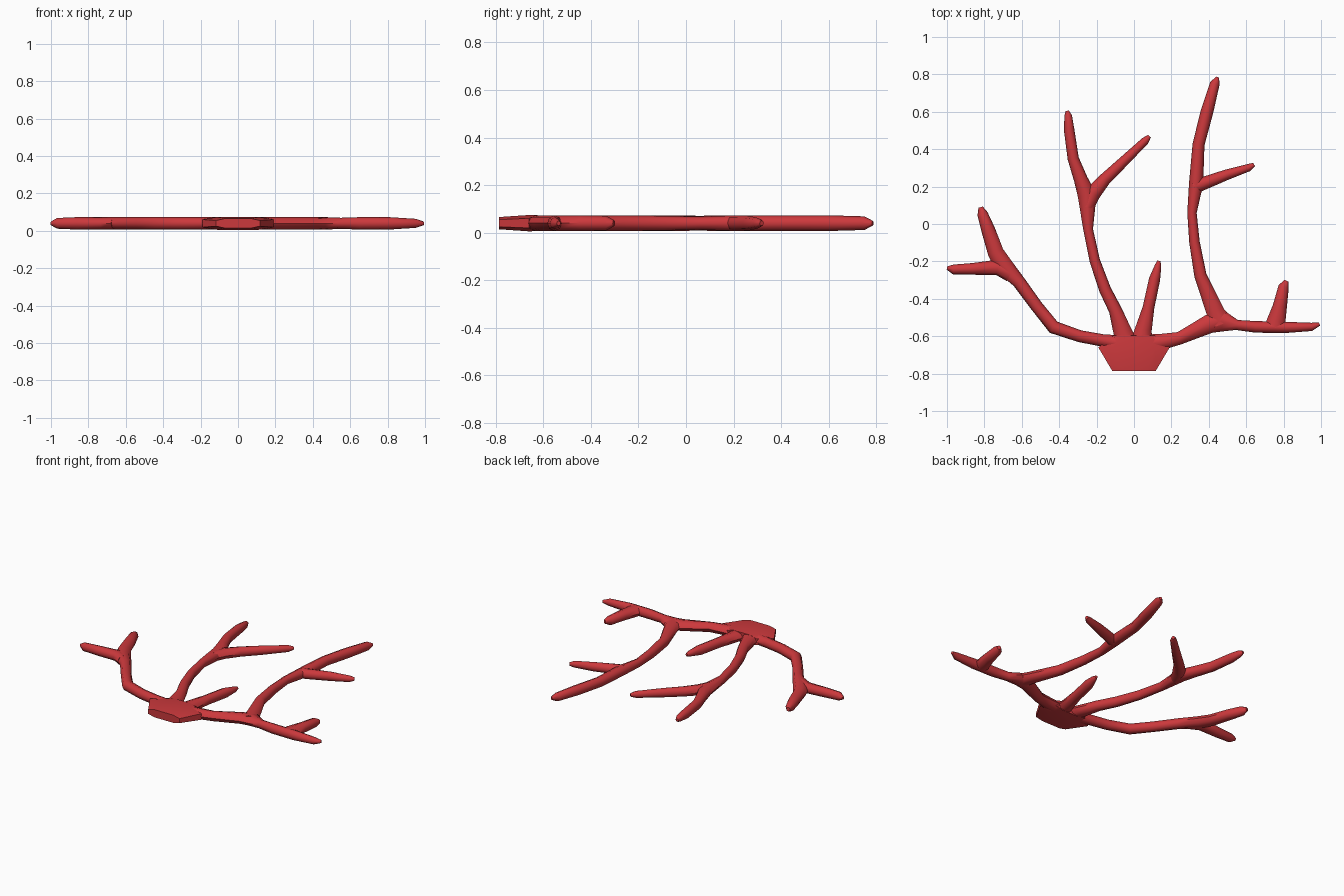
import bpy, bmesh, math
from mathutils import Vector

mat = bpy.data.materials.new("coral_red")
mat.diffuse_color = (0.60, 0.04, 0.045, 1)
Z = 0.04      # height of the flat branching plane
SIDES = 8


def limb(name, pts, square=1.0, depth=None, fixed_dir=None):
    """Sweep an oval ring along (x, y, half_width) points lying in the plane."""
    bm = bmesh.new()
    rings = []
    for i, (x, y, w) in enumerate(pts):
        a = Vector(pts[max(i - 1, 0)][:2])
        b = Vector(pts[min(i + 1, len(pts) - 1)][:2])
        t = fixed_dir or (b - a).normalized()
        h = depth[i] if depth else min(0.033, w * 1.1)
        ring = []
        for k in range(SIDES):
            ang = 2 * math.pi * (k + (0.5 if depth else 0)) / SIDES
            c, s = math.cos(ang), math.sin(ang)
            u = math.copysign(abs(c) ** square, c) * w
            v = math.copysign(abs(s) ** square, s) * h
            ring.append(bm.verts.new((x + t.y * u, y - t.x * u, Z + v)))
        rings.append(ring)
    for r, q in zip(rings, rings[1:]):
        for k in range(SIDES):
            n = (k + 1) % SIDES
            bm.faces.new((r[k], r[n], q[n], q[k]))
    bm.faces.new(rings[0])
    bm.faces.new(rings[-1])
    bmesh.ops.recalc_face_normals(bm, faces=bm.faces)
    me = bpy.data.meshes.new(name)
    bm.to_mesh(me)
    bm.free()
    me.materials.append(mat)
    ob = bpy.data.objects.new(name, me)
    bpy.context.collection.objects.link(ob)
    bpy.ops.object.select_all(action='DESELECT')
    ob.select_set(True)
    bpy.context.view_layer.objects.active = ob
    bpy.ops.object.shade_smooth_by_angle(angle=math.radians(50))


# flared foot
limb("base", [(0, -.785, .122), (0, -.66, .20), (0, -.595, .115)],
     square=0.6, depth=[.027, .036, .034], fixed_dir=Vector((0, 1)))

# left arm with its fork
limb("left_arm", [(-.08, -.64, .045), (-.17, -.622, .033), (-.29, -.60, .032),
                  (-.43, -.552, .036), (-.52, -.44, .033), (-.615, -.31, .035),
                  (-.70, -.22, .05), (-.74, -.15, .043), (-.78, -.03, .037),
                  (-.81, .055, .028), (-.82, .09, .012)])
limb("left_arm_twig", [(-.66, -.265, .045), (-.73, -.232, .042), (-.865, -.24, .031),
                       (-.967, -.243, .026), (-1.0, -.235, .009)])

# middle branch with its fork
limb("middle_branch", [(-.04, -.64, .06), (-.06, -.58, .05), (-.10, -.46, .035),
                       (-.155, -.35, .032), (-.21, -.195, .028), (-.245, -.03, .026),
                       (-.25, .15, .05), (-.285, .24, .037), (-.325, .35, .03),
                       (-.347, .505, .028), (-.352, .58, .02), (-.357, .605, .009)])
limb("middle_twig", [(-.25, .09, .035), (-.22, .165, .043), (-.155, .24, .033),
                     (-.06, .33, .028), (.06, .445, .021), (.083, .47, .01)])

# short shoot
limb("short_shoot", [(.04, -.64, .06), (.05, -.565, .045), (.078, -.445, .031),
                     (.11, -.295, .03), (.128, -.225, .018), (.133, -.197, .009)])

# right arm with its upright spur
limb("right_arm", [(.08, -.64, .05), (.15, -.63, .043), (.245, -.61, .034),
                   (.40, -.535, .05), (.47, -.515, .06), (.55, -.54, .027),
                   (.65, -.55, .031), (.81, -.553, .03), (.95, -.55, .022),
                   (.992, -.535, .009)])
limb("right_arm_spur", [(.755, -.555, .055), (.76, -.52, .05), (.78, -.44, .038),
                        (.80, -.335, .028), (.815, -.303, .012)])

# tall branch with its side twig
limb("tall_branch", [(.46, -.54, .075), (.435, -.47, .048), (.355, -.275, .033),
                     (.323, -.095, .028), (.31, .06, .025), (.332, .215, .038),
                     (.345, .425, .032), (.39, .60, .034), (.432, .75, .026),
                     (.447, .785, .009)])
limb("tall_twig", [(.32, .20, .04), (.385, .222, .034), (.50, .265, .028),
                   (.615, .302, .02), (.642, .318, .01)])
